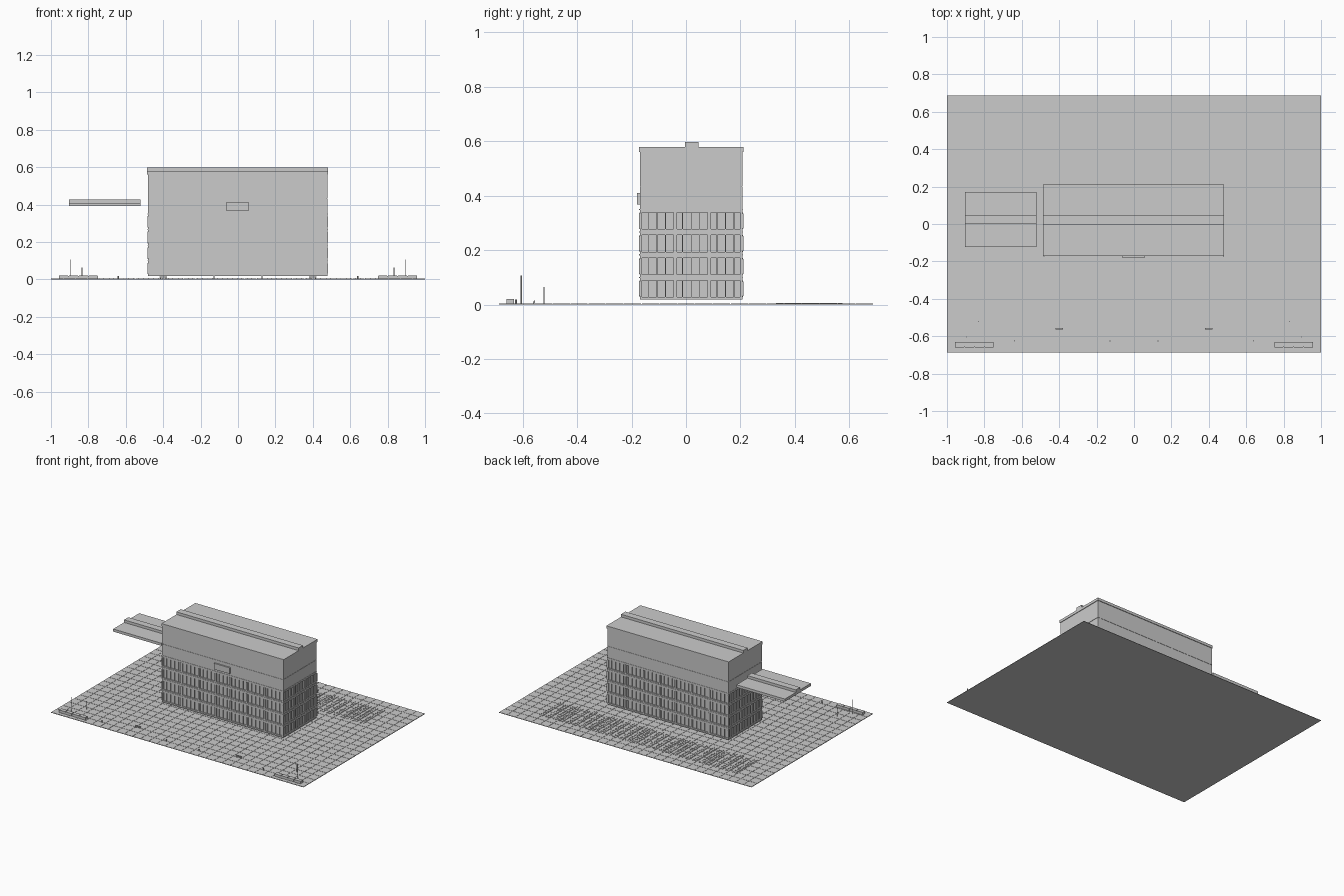
import bpy, bmesh
from mathutils import Matrix, Vector

cube = bpy.data.objects.get("Cube")
if cube:
    bpy.data.objects.remove(cube, do_unlink=True)

grey = bpy.data.materials.new("concrete grey")
grey.use_nodes = True
grey.diffuse_color = (0.6, 0.6, 0.6, 1)
bsdf = next(n for n in grey.node_tree.nodes if n.type == 'BSDF_PRINCIPLED')
bsdf.inputs["Base Color"].default_value = (0.6, 0.6, 0.6, 1)
bsdf.inputs["Roughness"].default_value = 0.8


def build(name, boxes):
    """One object from boxes given as (x0, x1, y0, y1, z0, z1)."""
    bm = bmesh.new()
    for x0, x1, y0, y1, z0, z1 in boxes:
        centre = Vector((x0 + x1, y0 + y1, z0 + z1)) / 2
        size = Matrix.Diagonal((x1 - x0, y1 - y0, z1 - z0, 1))
        bmesh.ops.create_cube(bm, size=1, matrix=Matrix.Translation(centre) @ size)
    mesh = bpy.data.meshes.new(name)
    bm.to_mesh(mesh)
    bm.free()
    mesh.materials.append(grey)
    obj = bpy.data.objects.new(name, mesh)
    bpy.context.collection.objects.link(obj)
    return obj


def post(name, x, y, height, radius):
    bm = bmesh.new()
    bmesh.ops.create_cone(bm, cap_ends=True, segments=8, radius1=radius, radius2=radius,
                          depth=height, matrix=Matrix.Translation((x, y, height / 2)))
    mesh = bpy.data.meshes.new(name)
    bm.to_mesh(mesh)
    bm.free()
    mesh.materials.append(grey)
    bpy.context.collection.objects.link(bpy.data.objects.new(name, mesh))


# Paved plaza: thin base with separate square tiles
DEPTH = 0.688
build("plaza_base", [(-1, 1, -DEPTH, DEPTH, 0, 0.002)])
COLS, ROWS, GAP = 31, 21, 0.0012
px, py = 2 / COLS, 2 * DEPTH / ROWS
build("plaza_tiles", [(-1 + i * px + GAP, -1 + (i + 1) * px - GAP,
                       -DEPTH + j * py + GAP, -DEPTH + (j + 1) * py - GAP, 0.001, 0.0035)
                      for i in range(COLS) for j in range(ROWS)])

# Main block: recessed core, upper wall, and floor bands
X0, X1, Y0, Y1 = -0.482, 0.478, -0.17, 0.208
IN = 0.007
build("building_core", [(X0 + IN, X1 - IN, Y0 + IN, Y1 - IN, 0.018, 0.4)])
build("upper_wall", [(X0, X1, Y0, Y1, 0.342, 0.433),
                     (X0 + 0.002, X1 - 0.002, Y0 + 0.002, Y1 - 0.002, 0.43, 0.438),
                     (X0, X1, Y0, Y1, 0.436, 0.562)])
floors = [0.018, 0.1, 0.183, 0.267, 0.35]
build("floor_bands", [(X0, X1, Y0, Y1, max(z - 0.012, 0.018), z + 0.01) for z in floors])
build("floor_ledges", [(X0 - 0.002, X1 + 0.002, Y0 - 0.002, Y1 + 0.002, z - 0.002, z + 0.002)
                       for z in floors[1:]])

# Window bays, with mullions and heavier piers, wrapped round the four sides
mullions, piers, frames = [], [], []
for low, high in zip(floors, floors[1:]):
    z0, z1 = low + 0.01, high - 0.012
    n = 30
    for k in range(1, n):
        x = X0 + (X1 - X0) * k / n
        for y in (Y0 + 0.001, Y1 - IN):
            mullions.append((x - 0.0015, x + 0.0015, y, y + IN - 0.001, z0, z1))
    n = 12
    for k in range(1, n):
        y = Y0 + (Y1 - Y0) * k / n
        for x in (X0 + 0.001, X1 - IN):
            mullions.append((x, x + IN - 0.001, y - 0.0015, y + 0.0015, z0, z1))
    for x in (-0.33, -0.19, -0.06, 0.06, 0.19, 0.33):
        piers.append((x - 0.006, x + 0.006, Y0 - 0.001, Y1 + 0.001, z0, z1))
    for y in (-0.04, 0.085):
        piers.append((X0 - 0.001, X1 + 0.001, y - 0.006, y + 0.006, z0, z1))
    # corner posts stand slightly proud
    for x in (X0, X1):
        for y in (Y0, Y1):
            frames.append((x - 0.003, x + 0.003, y - 0.003, y + 0.003, z0 + 0.003, z1 - 0.003))
            sx = 1 if x < 0 else -1
            sy = 1 if y < 0 else -1
            xs, ys = sorted((x, x + sx * 0.009)), sorted((y, y + sy * 0.009))
            frames.append((*xs, *ys, z0, z1))
build("window_mullions", mullions)
build("window_piers", piers)
build("corner_posts", frames)

# Blank wall plate above the entrance
build("front_panel", [(-0.065, 0.06, Y0 - 0.01, Y0 + 0.002, 0.367, 0.41)])


# Flat roofs with a raised central strip
def roof(name, x0, x1, y0, y1, s0, s1, z0, step):
    build(name + "_slab", [(x0, x1, y0, y1, z0, z0 + step)])
    build(name + "_strip", [(x0, x1, s0, s1, z0 + step - 0.004, z0 + 2 * step)])


roof("main_roof", -0.486, 0.482, -0.172, 0.212, -0.003, 0.046, 0.56, 0.019)
roof("side_canopy", -0.903, -0.52, -0.123, 0.172, 0.0, 0.048, 0.391, 0.0185)

# Rows of low ladder-shaped racks behind the building
racks = []
for k in range(30):
    x = -0.783 + k * 0.0528
    racks += [(x + s - 0.0015, x + s + 0.0015, 0.33, 0.575, 0.002, 0.006)
              for s in (-0.012, 0.012)]
    racks += [(x - 0.012, x + 0.012, 0.334 + r * 0.0245, 0.348 + r * 0.0245, 0.002, 0.0055)
              for r in range(10)]
build("rear_racks", racks)

# Mirrored street furniture along the front
for side, label in ((-1, "right"), (1, "left")):
    planter = []
    for k in range(4):
        a = side * (0.75 + k * 0.053)
        b = side * (0.75 + k * 0.053 + 0.047)
        planter.append((min(a, b), max(a, b), -0.66, -0.632, 0.002, 0.021))
    a, b = sorted((side * 0.748, side * 0.957))
    planter.append((a, b, -0.658, -0.634, 0.002, 0.017))
    build(label + "_planters", planter)
    post(label + "_tall_pole", side * 0.897, -0.605, 0.107, 0.0025)
    post(label + "_short_pole", side * 0.833, -0.522, 0.064, 0.0025)
    c = side * 0.4
    build(label + "_bench", [(c - 0.02, c + 0.02, -0.563, -0.555, 0.009, 0.012),
                             (c - 0.017, c - 0.013, -0.563, -0.555, 0.002, 0.01),
                             (c + 0.013, c + 0.017, -0.563, -0.555, 0.002, 0.01),
                             (c - 0.02, c + 0.02, -0.557, -0.555, 0.011, 0.016)])
    for x, part in ((0.64, "outer"), (0.128, "inner")):
        post(label + "_" + part + "_bollard", side * x, -0.625, 0.018, 0.003)
